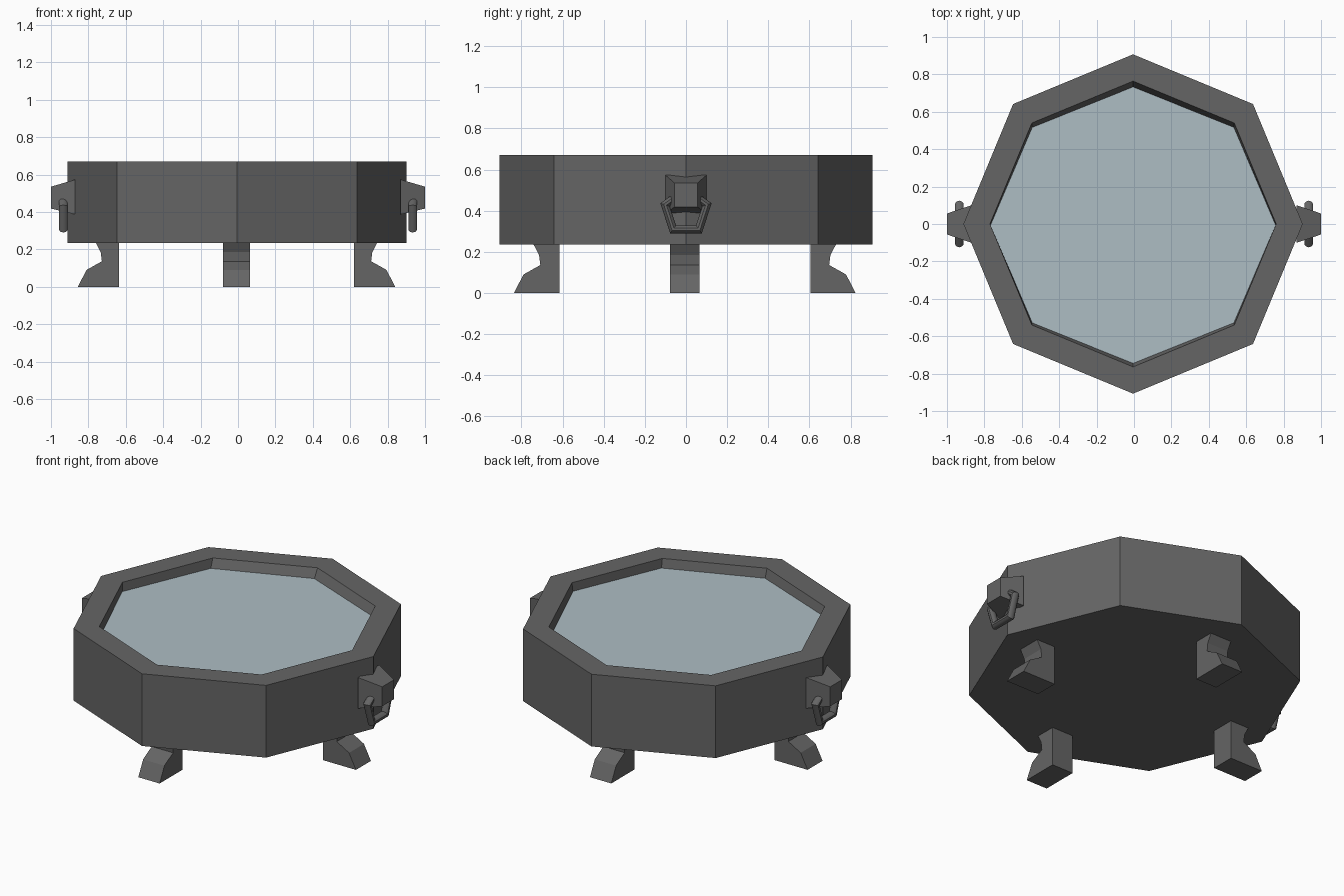
import bpy, bmesh, math
from mathutils import Matrix, Vector

if "Cube" in bpy.data.objects:
    bpy.data.objects.remove(bpy.data.objects["Cube"])


def material(name, rgb):
    m = bpy.data.materials.new(name)
    m.diffuse_color = (*rgb, 1)
    m.use_nodes = True
    m.node_tree.nodes["Principled BSDF"].inputs["Base Color"].default_value = m.diffuse_color
    return m


STONE = material("dark stone", (0.13, 0.13, 0.13))
WATER = material("pale water", (0.42, 0.51, 0.55))


def finish(name, bm, mat):
    bmesh.ops.recalc_face_normals(bm, faces=bm.faces)
    me = bpy.data.meshes.new(name)
    bm.to_mesh(me)
    bm.free()
    me.materials.append(mat)
    ob = bpy.data.objects.new(name, me)
    bpy.context.collection.objects.link(ob)
    return ob


def octagon(bm, rx, ry, z, cx=-0.005, cy=0.0):
    return [bm.verts.new((cx + rx * math.cos(i * math.pi / 4),
                          cy + ry * math.sin(i * math.pi / 4), z)) for i in range(8)]


def loft(bm, rings):
    for a, b in zip(rings, rings[1:]):
        n = len(a)
        for i in range(n):
            bm.faces.new((a[i], a[(i + 1) % n], b[(i + 1) % n], b[i]))
    bm.faces.new(rings[0])
    bm.faces.new(rings[-1])


# Octagonal basin with a recessed, slightly tapering opening
bm = bmesh.new()
loft(bm, [octagon(bm, 0.907, 0.907, 0.235), octagon(bm, 0.907, 0.907, 0.67),
          octagon(bm, 0.765, 0.764, 0.67), octagon(bm, 0.762, 0.738, 0.61, cy=-0.006)])
finish("basin", bm, STONE)

# Water surface
bm = bmesh.new()
loft(bm, [octagon(bm, 0.762, 0.739, 0.609, cy=-0.006), octagon(bm, 0.762, 0.739, 0.617, cy=-0.006)])
finish("water", bm, WATER)

# Four feet: one side profile extruded and turned about the centre
PROFILE = [(0.628, 0), (0.848, 0), (0.802, 0.09), (0.72, 0.136),
           (0.726, 0.185), (0.755, 0.24), (0.628, 0.24)]
for k, (name, shift) in enumerate([("right_foot", 0), ("back_foot", -0.018),
                                   ("left_foot", 0), ("front_foot", -0.018)]):
    bm = bmesh.new()
    loft(bm, [[bm.verts.new((r + shift, y, z)) for r, z in PROFILE] for y in (-0.071, 0.071)])
    bm.transform(Matrix.Translation((-0.008, -0.006, 0)) @ Matrix.Rotation(k * math.pi / 2, 4, 'Z'))
    finish(name, bm, STONE)

# Handles: tapered mount and a five-sided ring on each side
for side, sx in (("right", 1), ("left", -1)):
    bm = bmesh.new()
    rings = []
    for x, hy, z0, z1 in ((0.87, 0.1, 0.387, 0.573), (1.0, 0.056, 0.418, 0.535)):
        rings.append([bm.verts.new((sx * x, y, z))
                      for y, z in ((-hy, z0), (hy, z0), (hy, z1), (-hy, z1))])
    loft(bm, rings)
    finish(side + "_handle_mount", bm, STONE)

    bpy.ops.mesh.primitive_torus_add(major_segments=5, minor_segments=10,
                                     major_radius=0.107, minor_radius=0.024)
    ring = bpy.context.object
    ring.name = side + "_handle_ring"
    # a corner points up (+z), ring lies in the y-z plane
    ring.data.transform(Matrix.Translation((sx * 0.934, 0, 0.396)) @ Matrix.Rotation(-math.pi / 2, 4, 'Y'))
    ring.data.materials.append(STONE)
    bpy.ops.object.shade_smooth_by_angle(angle=math.radians(40))
